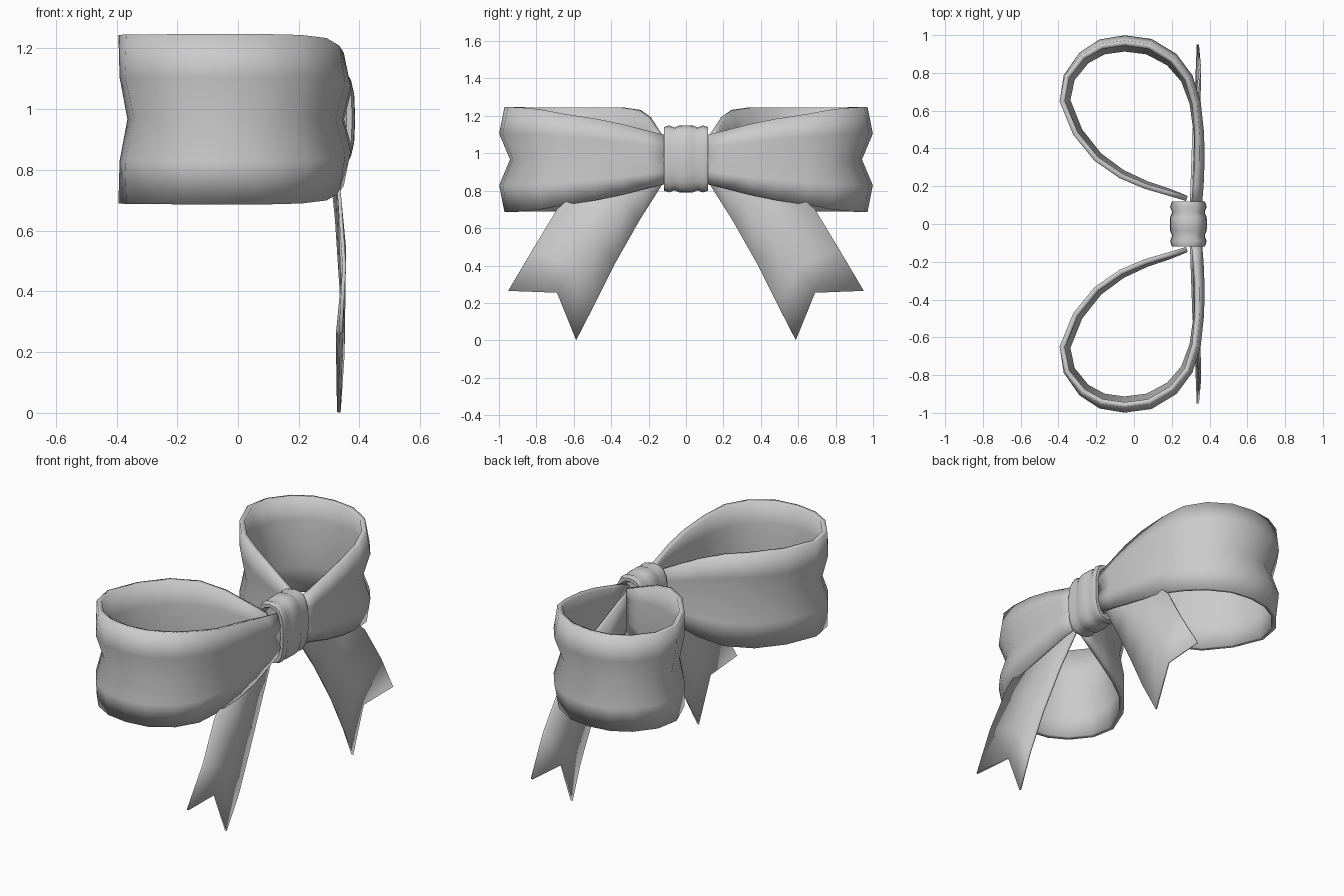
import bpy, bmesh, math
from mathutils import Vector


def grid_object(name, rows, thickness=0.0, mirror=False, ring=False):
    """Skin a list of point rows into a sheet, or a capped ring."""
    bm = bmesh.new()
    vs = [[bm.verts.new(p) for p in row] for row in rows]
    n = len(rows[0])
    for a, b in zip(vs, vs[1:]):
        for i in range(n if ring else n - 1):
            j = (i + 1) % n
            bm.faces.new((a[i], a[j], b[j], b[i]))
    if ring:
        bm.faces.new(vs[0])
        bm.faces.new(vs[-1])
    bmesh.ops.recalc_face_normals(bm, faces=bm.faces)
    me = bpy.data.meshes.new(name)
    bm.to_mesh(me)
    bm.free()
    ob = bpy.data.objects.new(name, me)
    bpy.context.collection.objects.link(ob)
    if mirror:
        m = ob.modifiers.new("Mirror", "MIRROR")
        m.use_axis = (False, True, False)
        m.use_mirror_merge = False
    if thickness:
        s = ob.modifiers.new("Solidify", "SOLIDIFY")
        s.thickness = thickness
        s.offset = 0
    bpy.ops.object.select_all(action='DESELECT')
    bpy.context.view_layer.objects.active = ob
    ob.select_set(True)
    bpy.ops.object.shade_smooth_by_angle(angle=math.radians(50))
    return ob


ZC = 0.967

# Ribbon loops: x, y, half width, bulge offset, centre offset (outward)
path = [
    (0.28, 0.135, 0.125, 0.0, 0.0), (0.18, 0.165, 0.17, 0.0, -0.01),
    (0.06, 0.20, 0.225, 0.0, -0.015), (-0.07, 0.255, 0.265, 0.0, -0.02),
    (-0.20, 0.345, 0.278, 0.0, -0.025), (-0.31, 0.48, 0.278, 0.0, -0.027),
    (-0.38, 0.65, 0.278, -0.004, -0.03), (-0.355, 0.78, 0.278, 0.005, -0.03),
    (-0.27, 0.885, 0.278, 0.015, -0.03), (-0.17, 0.94, 0.278, 0.025, -0.03),
    (-0.05, 0.957, 0.278, 0.028, -0.03), (0.08, 0.94, 0.278, 0.028, -0.03),
    (0.20, 0.87, 0.275, 0.025, -0.025), (0.28, 0.77, 0.265, 0.02, -0.02),
    (0.32, 0.64, 0.24, 0.02, -0.012), (0.335, 0.48, 0.215, 0.022, -0.005),
    (0.335, 0.34, 0.185, 0.025, 0.0), (0.325, 0.21, 0.15, 0.03, 0.005),
    (0.315, 0.09, 0.12, 0.03, 0.01),
]
rows = []
for i, (x, y, h, bulge, mid) in enumerate(path):
    a, b = path[max(i - 1, 0)], path[min(i + 1, len(path) - 1)]
    t = Vector((b[0] - a[0], b[1] - a[1])).normalized()
    nrm = Vector((-t.y, t.x))
    rows.append([(x + nrm.x * o, y + nrm.y * o, ZC + h * f) for f, o in
                 ((1, 0), (0.5, bulge), (0, mid), (-0.5, bulge), (-1, 0))])
grid_object("ribbon_loops", rows, 0.028, mirror=True)

# Hanging tails with a notched end: outer, middle and inner edge points
tails = [
    [(0.30, 0.05, 1.08), (0.31, 0.05, 0.96), (0.30, 0.05, 0.86)],
    [(0.305, 0.20, 1.02), (0.315, 0.17, 0.90), (0.305, 0.13, 0.83)],
    [(0.315, 0.49, 0.88), (0.328, 0.33, 0.75), (0.325, 0.25, 0.64)],
    [(0.335, 0.69, 0.70), (0.350, 0.50, 0.54), (0.340, 0.38, 0.41)],
    [(0.350, 0.82, 0.485), (0.345, 0.60, 0.395), (0.345, 0.49, 0.19)],
    [(0.338, 0.95, 0.265), (0.328, 0.69, 0.255), (0.332, 0.587, 0.002)],
]
grid_object("ribbon_tails", tails, 0.012, mirror=True)

# Centre knot: rounded band with soft ridges
half = [(0.09, 0.045), (0.118, 0.03), (0.118, 0.012), (0.09, 0.003),
        (0.062, 0.014), (0.035, 0.003)]
profile = [(-y, d) for y, d in half] + [(0, 0.002)] + half[::-1]


def rounded(v):
    return math.copysign(abs(v) ** 0.7, v)


N = 20
rows = [[(0.288 + (0.1 - d) * rounded(math.cos(k * math.tau / N)), y,
          ZC + 0.003 + (0.182 - d) * rounded(math.sin(k * math.tau / N)))
         for k in range(N)] for y, d in profile]
grid_object("centre_knot", rows, ring=True)
